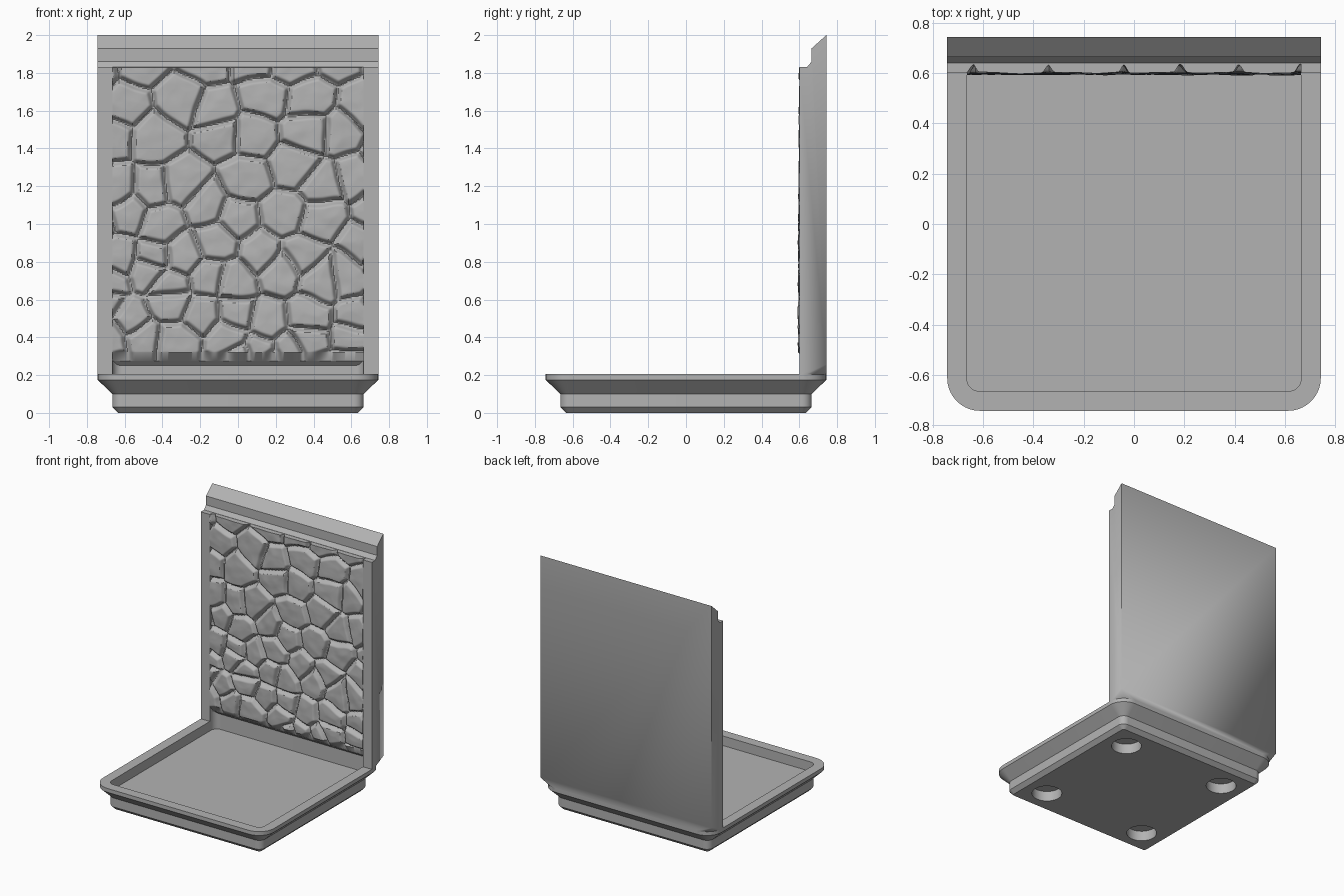
import bpy, bmesh, math, random
from mathutils import Vector, kdtree, noise

random.seed(7)
if "Cube" in bpy.data.objects:
    bpy.data.objects.remove(bpy.data.objects["Cube"])

HALF = 0.743      # half width of rim and wall
INNER = 0.665     # half width of foot, tray floor and stone panel
RIM = 0.205       # height of the rim
LEDGE = 1.83      # top of the stone panel

grey = bpy.data.materials.new("grey")
grey.use_nodes = True
colour = (0.45, 0.45, 0.45, 1)
grey.diffuse_color = colour
grey.node_tree.nodes["Principled BSDF"].inputs["Base Color"].default_value = colour


def make_object(name, bm):
    bmesh.ops.recalc_face_normals(bm, faces=bm.faces)
    mesh = bpy.data.meshes.new(name)
    bm.to_mesh(mesh)
    bm.free()
    mesh.materials.append(grey)
    obj = bpy.data.objects.new(name, mesh)
    bpy.context.collection.objects.link(obj)
    return obj


def outline(half, radius, z, steps=10):
    """Rounded square as a list of points."""
    points = []
    for corner in range(4):
        turn = corner * math.pi / 2
        mid = turn + math.pi / 4
        reach = (half - radius) * math.sqrt(2)
        for i in range(steps + 1):
            a = turn + math.pi / 2 * i / steps
            points.append(Vector((reach * math.cos(mid) + radius * math.cos(a),
                                  reach * math.sin(mid) + radius * math.sin(a), z)))
    return points


def loft(rings):
    bm = bmesh.new()
    loops = [[bm.verts.new(p) for p in ring] for ring in rings]
    for low, high in zip(loops, loops[1:]):
        for i in range(len(low)):
            j = (i + 1) % len(low)
            bm.faces.new((low[i], low[j], high[j], high[i]))
    bm.faces.new(loops[0])
    bm.faces.new(loops[-1])
    return bm


def prism_x(profile, half):
    """Extrude a y-z profile along x."""
    return loft([[Vector((x, y, z)) for y, z in profile] for x in (-half, half)])


def apply_boolean(target, other, operation):
    other.hide_render = True
    mod = target.modifiers.new(operation, "BOOLEAN")
    mod.operation, mod.solver, mod.object = operation, "EXACT", other
    bpy.context.view_layer.objects.active = target
    bpy.ops.object.modifier_apply(modifier=mod.name)
    bpy.data.objects.remove(other)


def smooth(obj, angle):
    bpy.ops.object.select_all(action="DESELECT")
    obj.select_set(True)
    bpy.context.view_layer.objects.active = obj
    bpy.ops.object.shade_smooth_by_angle(angle=math.radians(angle))


# Tray: foot with bevelled bottom, flared sides and flat rim
CORNER = 0.13
steps = [(0.635, 0), (INNER, 0.03), (INNER, 0.1), (HALF, 0.175), (HALF, RIM)]
body = make_object("tray_and_wall",
                   loft([outline(h, CORNER - HALF + h, z) for h, z in steps]))

# Back wall: square corners above, blending into the rounded rim below
bm = bmesh.new()
front = 0.6
for p in outline(HALF, CORNER, RIM - 0.001):
    if p.y > front:
        bm.verts.new(p)
for x in (-HALF, HALF):
    bm.verts.new((x, front, RIM - 0.001))
    bm.verts.new((x, HALF, 0.257))
    bm.verts.new((x, front, 2))
    bm.verts.new((x, HALF, 2))
bmesh.ops.convex_hull(bm, input=bm.verts)
wall = make_object("back_wall", bm)

# Stepped and sloped top edge of the wall
step = [(0.5, LEDGE), (0.64, LEDGE), (0.665, 1.86), (0.665, 1.93),
        (HALF, 2), (0.8, 2.05), (0.5, 2.05)]
apply_boolean(wall, make_object("top_cutter", prism_x(step, 1)), "DIFFERENCE")
apply_boolean(body, wall, "UNION")

# Tray recess, with a sloped roof where it runs under the stone panel
bm = loft([outline(INNER, 0.05, z) for z in (0.13, 0.6)])
cut = bmesh.ops.bisect_plane(bm, geom=bm.verts[:] + bm.edges[:] + bm.faces[:],
                             plane_co=(0, 0.59, 0.32), plane_no=(0, 0.07, 0.075),
                             clear_outer=True)
bmesh.ops.holes_fill(bm, edges=bm.edges[:])
apply_boolean(body, make_object("recess_cutter", bm), "DIFFERENCE")

# Pocket that holds the stones
POCKET = 0.64
pocket = [(0.5, 0.275), (POCKET, 0.275), (POCKET, LEDGE), (0.5, LEDGE)]
apply_boolean(body, make_object("pocket_cutter", prism_x(pocket, INNER)), "DIFFERENCE")

# Four round sockets under the foot
for sx in (-1, 1):
    for sy in (-1, 1):
        bm = bmesh.new()
        bmesh.ops.create_cone(bm, cap_ends=True, segments=40, radius1=0.11,
                              radius2=0.11, depth=0.16)
        bmesh.ops.translate(bm, verts=bm.verts, vec=(sx * 0.455, sy * 0.455, 0))
        apply_boolean(body, make_object("socket_cutter", bm), "DIFFERENCE")
smooth(body, 25)

# Stone centres in jittered rows, smaller stones towards the bottom
BOTTOM = 0.32
centres = []
z = BOTTOM - 0.1
while z < LEDGE + 0.2:
    pitch = 0.17 + 0.05 * (z - BOTTOM)
    x = -0.85 + random.random() * pitch
    while x < 0.9:
        centres.append(Vector((x + random.uniform(-0.06, 0.06),
                               0, z + random.uniform(-0.06, 0.06))))
        x += pitch * random.uniform(0.85, 1.25)
    z += pitch * 0.92
tree = kdtree.KDTree(len(centres))
for i, c in enumerate(centres):
    tree.insert(c, i)
tree.balance()


def stone_depth(x, z):
    """Distance behind the front: rounded stones parted by grooves."""
    p = Vector((x, 0, z))
    p += 0.02 * noise.noise_vector(p * 6)
    p.y = 0
    near = tree.find_n(p, 5)
    a = near[0][0]
    edge = min(((p - b).length_squared - (p - a).length_squared) / (2 * (a - b).length)
               for b, _, _ in near[1:])
    t = min(1, edge / 0.026)
    groove = (1 - t * t * (3 - 2 * t)) * 0.03
    dome = -0.05 * min(edge, 0.08)
    tilt = 0.07 * noise.noise(a * 9) * (z - a.z) + 0.07 * noise.noise(a * 7) * (x - a.x)
    return groove + dome + tilt + 0.003 * noise.noise(p * 14)


# Stone panel: fine relief with its border folded back into the pocket
bm = bmesh.new()
bmesh.ops.create_grid(bm, x_segments=200, y_segments=230, size=1)
for v in bm.verts:
    u, w = v.co.x, (v.co.y + 1) / 2
    x, z = u * (INNER - 0.0005), BOTTOM + w * (LEDGE - 0.001 - BOTTOM)
    v.co = (x, min(0.596 + 0.008 * w + stone_depth(x, z), POCKET - 0.004), z)
border = [e for e in bm.edges if e.is_boundary]
folded = bmesh.ops.extrude_edge_only(bm, edges=border)["geom"]
for v in folded:
    if isinstance(v, bmesh.types.BMVert):
        if v.co.z < BOTTOM + 0.001:
            v.co.z = 0.274
        v.co.y = POCKET + 0.001
panel = make_object("stone_panel", bm)
if sum(f.normal.y * f.calc_area() if hasattr(f, "calc_area") else f.normal.y * f.area
       for f in panel.data.polygons) > 0:
    panel.data.flip_normals()
smooth(panel, 40)
